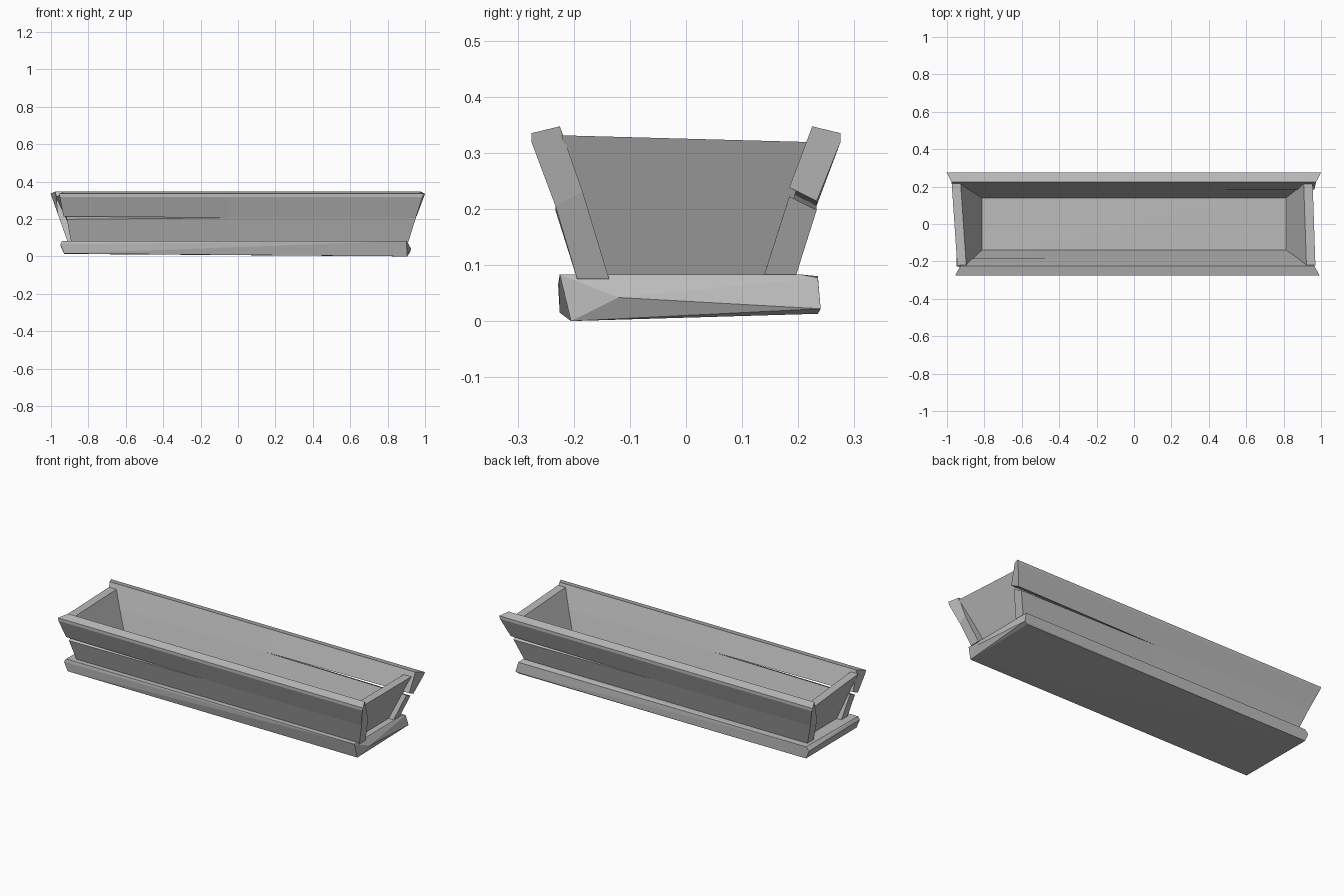
import bpy, bmesh
from mathutils import Vector

cube = bpy.data.objects.get("Cube")
if cube:
    bpy.data.objects.remove(cube, do_unlink=True)

# One plain grey for everything
grey = bpy.data.materials.new("plain_grey")
grey.use_nodes = True
colour = (0.5, 0.5, 0.5, 1)
grey.diffuse_color = colour
grey.node_tree.nodes["Principled BSDF"].inputs["Base Color"].default_value = colour


def finish(name, bm):
    bmesh.ops.recalc_face_normals(bm, faces=bm.faces)
    mesh = bpy.data.meshes.new(name)
    bm.to_mesh(mesh)
    bm.free()
    mesh.materials.append(grey)
    obj = bpy.data.objects.new(name, mesh)
    bpy.context.collection.objects.link(obj)
    return obj


def loft(name, rings):
    """Skin matching rings of points and cap both ends."""
    bm = bmesh.new()
    loops = [[bm.verts.new(p) for p in ring] for ring in rings]
    n = len(loops[0])
    for a, b in zip(loops, loops[1:]):
        for i in range(n):
            j = (i + 1) % n
            bm.faces.new((a[i], a[j], b[j], b[i]))
    bm.faces.new(loops[0])
    bm.faces.new(loops[-1])
    return finish(name, bm)


def hull(name, points):
    bm = bmesh.new()
    for p in points:
        bm.verts.new(p)
    bmesh.ops.convex_hull(bm, input=bm.verts)
    return finish(name, bm)


# Rough hewn base slab
hull("base_slab", [
    (0.905, -0.205, 0), (0.925, -0.12, 0.042), (0.92, 0.24, 0.022),
    (0.9, 0.235, 0.013), (0.9, -0.225, 0.083), (0.9, 0.205, 0.083),
    (0.905, 0.235, 0.077), (-0.93, -0.225, 0.015), (-0.95, -0.228, 0.065),
    (-0.94, -0.225, 0.083), (-0.93, 0.235, 0.013), (-0.95, 0.235, 0.06),
    (-0.93, 0.235, 0.08)])


def end_x(z, top):
    """Slanted end of a long board, with its top corner cut back."""
    x = 0.91 + (top - 0.91) * (z - 0.075) / 0.255
    return x - 0.03 if z > 0.34 else x


def long_board(name, side, whole_end, split_end):
    """Leaning board with a crack that opens towards one end."""
    lower = [(0.137, 0.075), (0.194, 0.075), (0.233, 0.206), (0.184, 0.23)]
    upper = [(0.184, 0.23), (0.233, 0.206), (0.275, 0.318),
             (0.275, 0.335), (0.225, 0.347)]

    def piece(label, profile, gap, recess):
        start = [(-end_x(z, whole_end), y, z) for y, z in profile]
        tip = [(0.05, y, z) for y, z in profile]
        end = []
        for i, (y, z) in enumerate(profile):
            at_crack = 0.2 < z < 0.25
            zz = z + gap if at_crack else z
            end.append((end_x(z, split_end) - recess, y, zz))
        rings = [[(side * x, side * y, z) for x, y, z in ring]
                 for ring in (start, tip, end)]
        loft(name + label, rings)

    piece("_lower", lower, -0.008, 0.018)
    piece("_upper", upper, 0.008, 0)


long_board("back_board", 1, 1.0, 0.998)
long_board("front_board", -1, 0.99, 0.955)


def end_board(name, side, front_x, back_x):
    """Leaning end board; its outer top edge is given at front and back."""
    rings = []
    for y, x, z in ((-1, front_x, 0.331), (1, back_x, 0.319)):
        rings.append([(side * 0.81, y * 0.15, 0.075),
                      (side * 0.86, y * 0.15, 0.075),
                      (side * x, y * 0.222, z),
                      (side * (x - 0.048), y * 0.222, z)])
    loft(name, rings)


end_board("left_end_board", 1, 0.97, 0.955)
end_board("right_end_board", -1, 0.945, 0.975)
